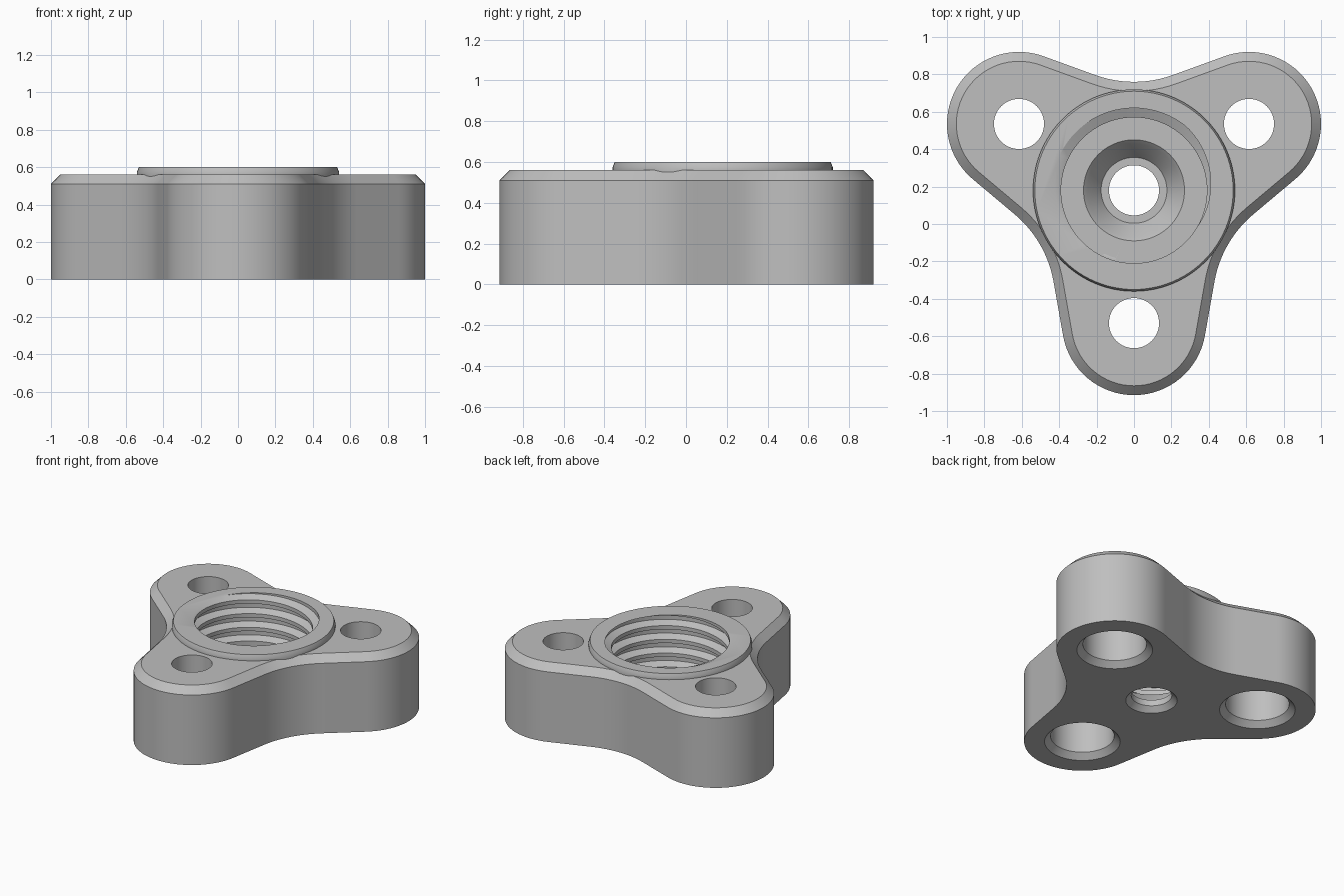
import bpy, bmesh
from math import sin, cos, tan, radians, pi
from mathutils import Vector

if "Cube" in bpy.data.objects:
    bpy.data.objects.remove(bpy.data.objects["Cube"], do_unlink=True)

HUB = Vector((0, 0.18, 0))
REACH, LOBE_R = 0.71, 0.385
TOP, CHAMFER = 0.56, 0.05

metal = bpy.data.materials.new("grey metal")
metal.use_nodes = True
metal.diffuse_color = (0.52, 0.52, 0.52, 1)
metal.node_tree.nodes["Principled BSDF"].inputs["Base Color"].default_value = (0.52, 0.52, 0.52, 1)


def loft(name, rings):
    """Closed solid through a list of equal-length point rings."""
    bm = bmesh.new()
    loops = [[bm.verts.new(p) for p in ring] for ring in rings]
    n = len(loops[0])
    for a, b in zip(loops, loops[1:]):
        for i in range(n):
            j = (i + 1) % n
            bm.faces.new((a[i], a[j], b[j], b[i]))
    bm.faces.new(loops[0][::-1])
    bm.faces.new(loops[-1])
    bmesh.ops.recalc_face_normals(bm, faces=bm.faces)
    mesh = bpy.data.meshes.new(name)
    bm.to_mesh(mesh)
    bm.free()
    mesh.materials.append(metal)
    obj = bpy.data.objects.new(name, mesh)
    bpy.context.collection.objects.link(obj)
    return obj


def lathe(name, centre, profile, n=96):
    return loft(name, [[centre + Vector((r * cos(2 * pi * i / n), r * sin(2 * pi * i / n), z))
                        for i in range(n)] for r, z in profile])


def lobe_centre(k):
    a = radians(-90 + 120 * k)
    return HUB + Vector((cos(a), sin(a), 0)) * REACH


def outline(inset, z):
    """Three round lobes joined by straight flanks and concave waists."""
    flank = 20
    waist_r = 0.607 + inset
    waist_d = 0.58 + 0.607
    pts = []
    for k in range(3):
        mid = -90 + 120 * k
        span = 120 - 2 * (30 - flank) + 60 - 2 * flank + 2 * flank
        half = 60 + flank
        c = lobe_centre(k)
        for i in range(33):
            a = radians(mid - half + 2 * half * i / 32)
            pts.append(c + Vector((cos(a), sin(a), 0)) * (LOBE_R - inset) + Vector((0, 0, z)))
        w = radians(mid + 60)
        c = HUB + Vector((cos(w), sin(w), 0)) * waist_d
        for i in range(13):
            a = w + pi + radians(flank - 2 * flank * i / 12)
            pts.append(c + Vector((cos(a), sin(a), 0)) * waist_r + Vector((0, 0, z)))
    return pts


# Three-lobed body with a chamfered top edge
body = loft("hub_body", [outline(0, 0), outline(0, TOP - CHAMFER), outline(CHAMFER, TOP)])


def combine(tool, operation):
    mod = body.modifiers.new(tool.name, "BOOLEAN")
    mod.operation, mod.object, mod.solver = operation, tool, "EXACT"
    bpy.context.view_layer.objects.active = body
    bpy.ops.object.modifier_apply(modifier=mod.name)
    bpy.data.objects.remove(tool, do_unlink=True)


# Raised round boss
combine(lathe("boss", HUB, [(0.54, 0.45), (0.54, 0.575), (0.53, 0.6)]), "UNION")

# Central pocket, countersink and small through hole
combine(lathe("pocket_cutter", HUB, [
    (0.22, -0.05), (0.134, 0.036), (0.134, 0.08), (0.176, 0.08),
    (0.25, 0.18), (0.27, 0.2), (0.39, 0.2), (0.39, 0.7)]), "DIFFERENCE")

# Helical thread groove that runs out through the boss
PITCH, STEPS = 0.1, 64
section = [(0.375, -0.043), (0.44, -0.014), (0.44, 0.014), (0.375, 0.043)]
rings = []
for i in range(int(4.2 * STEPS) + 1):
    turn = i / STEPS
    z = 0.24 + turn * PITCH
    a = radians(100.5) + (z - 0.6) / PITCH * 2 * pi
    rings.append([HUB + Vector((r * cos(a), r * sin(a), z + dz)) for r, dz in section])
combine(loft("thread_cutter", rings), "DIFFERENCE")

# Bolt holes with chamfered counterbores underneath
for k in range(3):
    combine(lathe("bolt_hole_cutter", lobe_centre(k), [
        (0.3, -0.05), (0.21, 0.04), (0.21, 0.36), (0.134, 0.36), (0.134, 0.7)], 64), "DIFFERENCE")

# Smooth shading with crisp edges
bpy.ops.object.select_all(action="DESELECT")
body.select_set(True)
bpy.context.view_layer.objects.active = body
bpy.ops.object.shade_smooth_by_angle(angle=radians(25))
